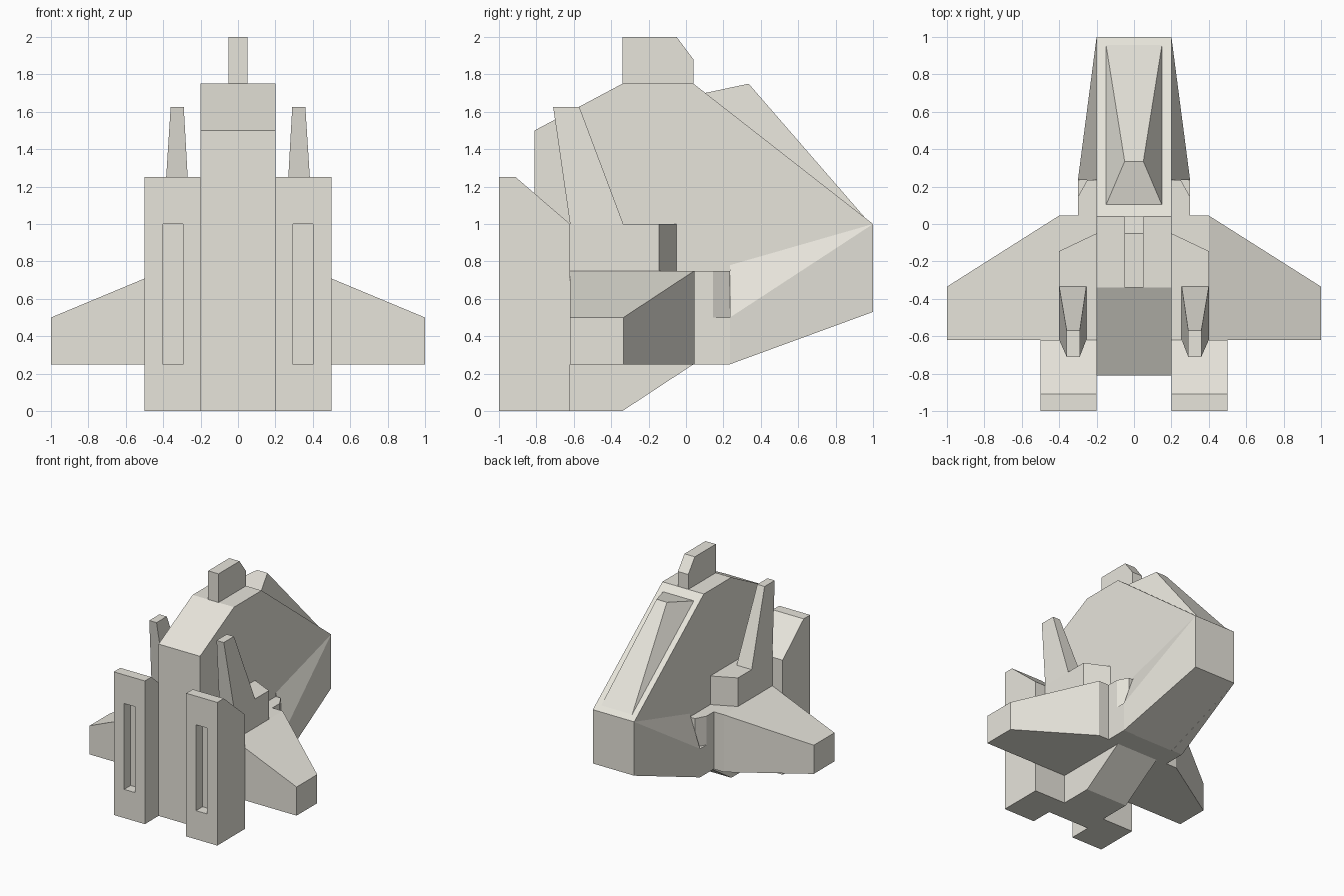
import bpy, bmesh

if "Cube" in bpy.data.objects:
    bpy.data.objects.remove(bpy.data.objects["Cube"])

paint = bpy.data.materials.new("warm_white")
paint.diffuse_color = (0.8, 0.78, 0.71, 1)
paint.use_nodes = True
paint.node_tree.nodes["Principled BSDF"].inputs["Base Color"].default_value = paint.diffuse_color


def finish(name, verts, faces):
    """Closed flat-shaded mesh with outward normals."""
    me = bpy.data.meshes.new(name)
    me.from_pydata(verts, [], faces)
    bm = bmesh.new()
    bm.from_mesh(me)
    bmesh.ops.recalc_face_normals(bm, faces=bm.faces)
    bm.to_mesh(me)
    bm.free()
    me.materials.append(paint)
    ob = bpy.data.objects.new(name, me)
    bpy.context.collection.objects.link(ob)
    return ob


def loft(name, a, b):
    """Solid between two matching loops of 3D points."""
    n = len(a)
    faces = [tuple(range(n)), tuple(range(n, 2 * n))]
    faces += [(i, (i + 1) % n, n + (i + 1) % n, n + i) for i in range(n)]
    return finish(name, list(a) + list(b), faces)


def slab(name, yz, x0, x1):
    """Side profile (y, z) extruded from x0 to x1."""
    return loft(name, [(x0, y, z) for y, z in yz], [(x1, y, z) for y, z in yz])


def plate(name, xy, z0, z1):
    """Plan outline (x, y) extruded from z0 to z1."""
    return loft(name, [(x, y, z0) for x, y in xy], [(x, y, z1) for x, y in xy])


def box_cut(ob, x0, x1, y0, y1, z0, z1):
    cutter = plate(ob.name + "_cutter", [(x0, y0), (x1, y0), (x1, y1), (x0, y1)], z0, z1)
    cutter.hide_render = True
    cutter.hide_set(True)
    m = ob.modifiers.new("slot", 'BOOLEAN')
    m.operation = 'DIFFERENCE'
    m.solver = 'EXACT'
    m.object = cutter
    bpy.context.view_layer.update()
    me = bpy.data.meshes.new_from_object(ob.evaluated_get(bpy.context.evaluated_depsgraph_get()))
    ob.modifiers.clear()
    ob.data = me
    bpy.data.objects.remove(cutter)


def mirror(ob):
    m = ob.modifiers.new("mirror", 'MIRROR')
    m.use_axis[0] = True
    m.use_mirror_merge = False


# Central hull with raised back and sloping nose
slab("hull", [(-.81, 0), (-.81, 1.5), (-.34, 1.75), (.04, 1.75), (1, 1), (1, .53),
              (.23, .25), (.04, .25), (-.34, 0)], -.2, .2)

# Cockpit canopy
finish("canopy", [(-.15, .10, 1.70), (.15, .10, 1.70), (.15, .96, 1.03), (-.15, .96, 1.03),
                  (-.05, .335, 1.75), (.05, .335, 1.75)],
       [(0, 1, 5, 4), (1, 2, 5), (2, 3, 4, 5), (3, 0, 4), (0, 3, 2, 1)])

# Dorsal fin
slab("dorsal_fin", [(-.34, 1.74), (-.34, 2), (-.05, 2), (.04, 1.88), (.04, 1.74)], -.05, .05)

# Nose cheeks: sloped upper face, upright lower face, widening to the rear
mirror(finish("nose_cheek",
              [(.2, 1, 1), (.2, 1, .77), (.2, 1, .53), (.2, .235, .78), (.3, .235, .5),
               (.3, .235, .25), (.2, .235, .25)],
              [(0, 1, 4), (0, 4, 3), (1, 2, 5, 4), (2, 6, 5), (3, 4, 5, 6), (0, 3, 6, 2, 1)]))

# Side bodies behind the cheeks, with chamfered intake above
mirror(plate("intake_base", [(.19, .04), (.19, .235), (.3, .235), (.3, .04)], .25, .5))
mirror(plate("intake", [(.19, .04), (.19, .235), (.25, .235), (.3, .145), (.3, .04)], .49, .75))

# Wing roots and tapered wings
mirror(plate("wing_root", [(.19, -.62), (.19, .045), (.4, .045), (.4, -.62)], .25, .75))
mirror(loft("wing", [(.4, -.62, .25), (.4, .045, .25), (.4, .045, .75), (.4, -.62, .75)],
            [(1, -.62, .25), (1, -.335, .25), (1, -.335, .5), (1, -.62, .5)]))

# Shoulder blocks
mirror(plate("shoulder", [(.19, -.63), (.19, -.05), (.2, -.05), (.4, -.145), (.4, -.63)], .74, 1))

# Swept tail fins
mirror(loft("tail_fin", [(.255, -.335, 1), (.4, -.335, 1), (.4, -.62, 1), (.255, -.62, 1)],
            [(.29, -.57, 1.625), (.36, -.57, 1.625), (.36, -.71, 1.625), (.29, -.71, 1.625)]))

# Rear engines with recessed vertical slots
engine = slab("engine", [(-1, 0), (-1, 1.25), (-.91, 1.25), (-.62, 1), (-.62, 0)], .2, .5)
box_cut(engine, .295, .4, -1.1, -.91, .25, 1)
mirror(engine)
